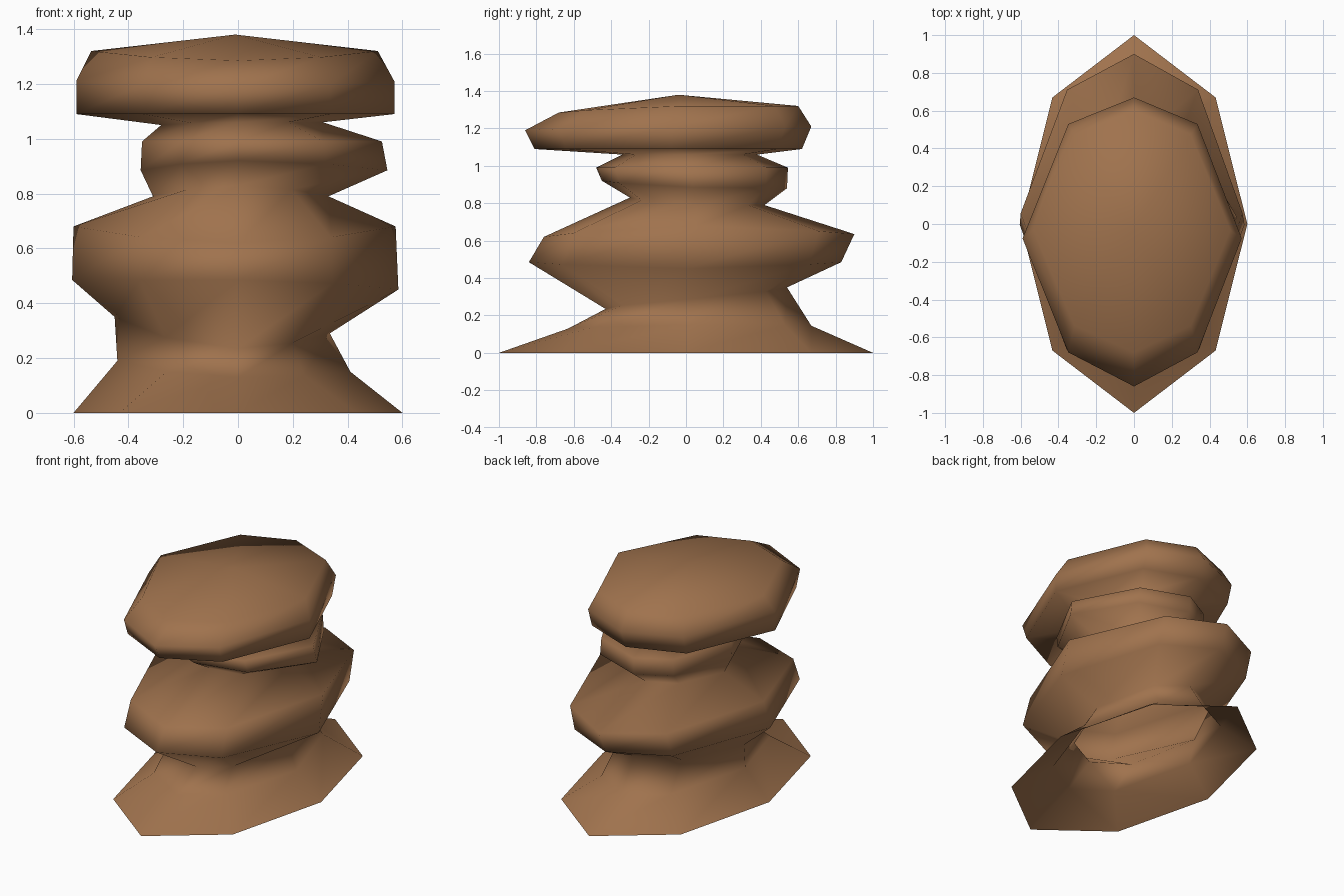
import bpy, bmesh

if "Cube" in bpy.data.objects:
    bpy.data.objects.remove(bpy.data.objects["Cube"])

# Each ring: (x, z) at right, left; (y, z) at back, front
RINGS = [
    ((0.60, 0.00), (-0.60, 0.00), (1.00, 0.00), (-1.00, 0.00)),   # flared foot
    ((0.41, 0.15), (-0.44, 0.19), (0.67, 0.145), (-0.63, 0.13)),  # lower neck
    ((0.335, 0.29), (-0.45, 0.35), (0.54, 0.35), (-0.43, 0.235)),
    ((0.585, 0.45), (-0.605, 0.485), (0.83, 0.485), (-0.84, 0.485)),  # big slab
    ((0.575, 0.68), (-0.60, 0.68), (0.90, 0.635), (-0.76, 0.62)),
    ((0.33, 0.79), (-0.31, 0.79), (0.42, 0.79), (-0.30, 0.83)),   # upper neck
    ((0.545, 0.885), (-0.355, 0.885), (0.54, 0.88), (-0.45, 0.92)),  # small slab
    ((0.525, 0.99), (-0.35, 0.99), (0.545, 0.99), (-0.48, 0.99)),
    ((0.31, 1.06), (-0.28, 1.05), (0.38, 1.06), (-0.34, 1.06)),   # thin waist
    ((0.57, 1.09), (-0.59, 1.09), (0.62, 1.09), (-0.81, 1.09)),   # cap slab
    ((0.57, 1.21), (-0.59, 1.21), (0.67, 1.21), (-0.86, 1.19)),
    ((0.51, 1.32), (-0.535, 1.32), (0.60, 1.32), (-0.68, 1.285)),
]


def ring_points(ring, level):
    """Eight points: four extremes plus diagonals between them."""
    right, left, back, front = ring
    cy = 0.8 * (back[0] + front[0]) / 2
    fx, fy = (0.72, 0.67) if level == 0 else (0.59, 0.79)

    def diagonal(side, end):
        z = 0.35 * side[1] + 0.65 * end[1]
        return (side[0] * fx, end[0] * fy, z)

    return [(right[0], cy, right[1]), diagonal(right, back),
            (0, back[0], back[1]), diagonal(left, back),
            (left[0], cy, left[1]), diagonal(left, front),
            (0, front[0], front[1]), diagonal(right, front)]


# Stacked rock, open underneath
bm = bmesh.new()
loops = [[bm.verts.new(p) for p in ring_points(r, i)] for i, r in enumerate(RINGS)]
for low, high in zip(loops, loops[1:]):
    for k in range(8):
        n = (k + 1) % 8
        bm.faces.new((low[k], low[n], high[n], high[k]))
# Shallow peak on top
apex = bm.verts.new((-0.01, -0.04, 1.38))
for k in range(8):
    bm.faces.new((loops[-1][k], loops[-1][(k + 1) % 8], apex))
for f in bm.faces:
    f.smooth = True

mesh = bpy.data.meshes.new("stacked_rock")
bm.to_mesh(mesh)
bm.free()
rock = bpy.data.objects.new("stacked_rock", mesh)
bpy.context.collection.objects.link(rock)

brown = bpy.data.materials.new("brown stone")
brown.diffuse_color = (0.35, 0.17, 0.075, 1)
brown.use_nodes = True
brown.node_tree.nodes["Principled BSDF"].inputs["Base Color"].default_value = brown.diffuse_color
mesh.materials.append(brown)
